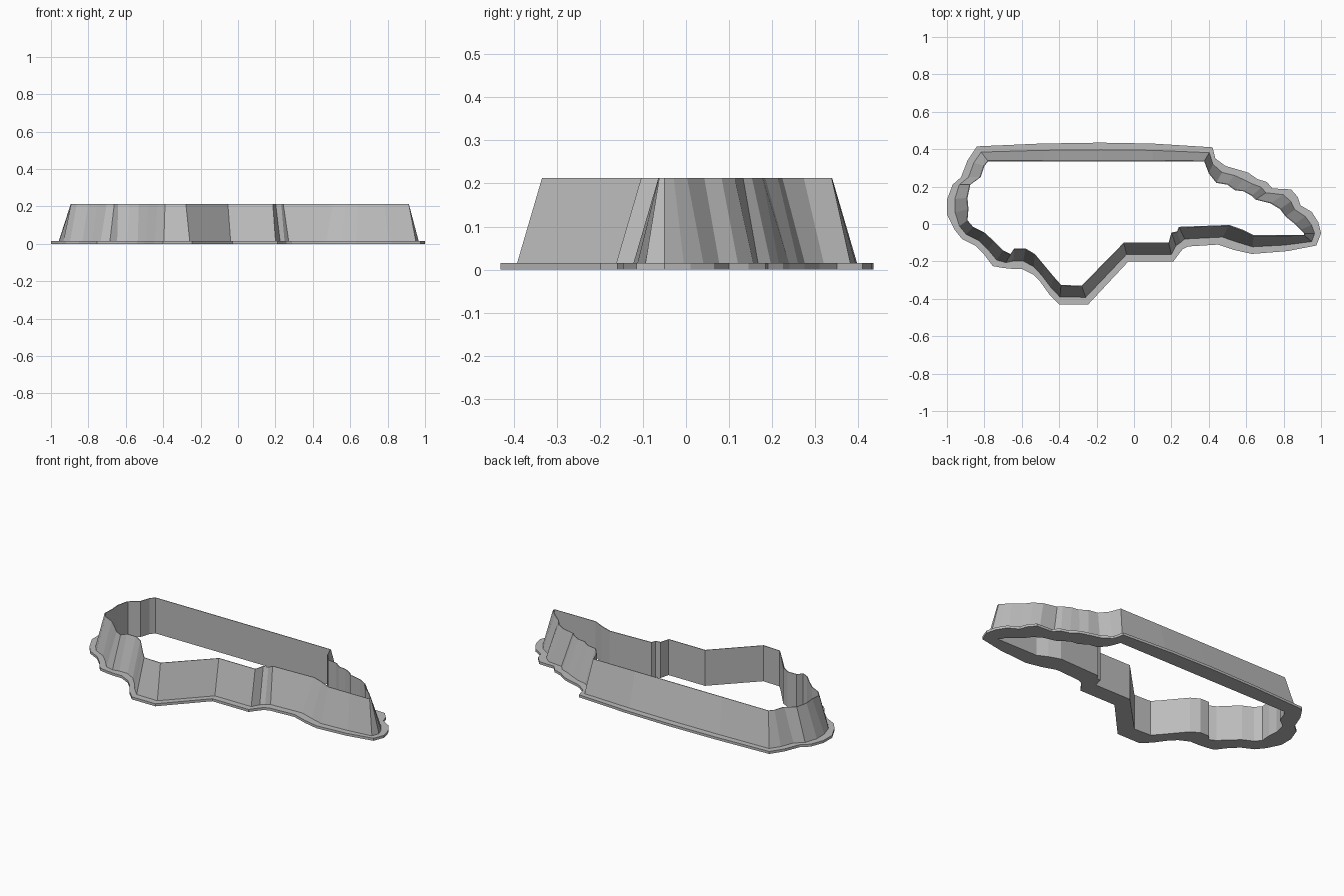
import bpy
import bmesh
from mathutils import Vector

cube = bpy.data.objects.get("Cube")
if cube:
    bpy.data.objects.remove(cube, do_unlink=True)

FLANGE_TOP = 0.015
WALL_TOP = 0.213

# Cutting edge outline, clockwise from the back right corner, in hundredths
EDGE = [
    (-78, 33.5), (-48, 33.5), (-17, 33.5), (10, 33.5), (37.5, 33.5), (40, 27),
    (44, 22), (50, 21), (54, 18), (58.5, 17.5), (63, 15), (65, 13), (73, 11),
    (78, 8), (81, 4), (86, 0), (89, -3), (91, -5), (91, -6), (78, -6), (64, -6),
    (58, -3), (51, -0.5), (24, -1.5), (23, -4), (20, -4.5), (18.5, -10),
    (-5.5, -10), (-28, -33), (-39, -32.5), (-43, -28), (-48, -22), (-53, -16),
    (-58, -13), (-64, -13), (-66, -16), (-70, -14), (-75, -9), (-80, -4.5),
    (-86, -1.5), (-89, 2), (-88.5, 8), (-89, 14), (-87.5, 21), (-82, 25), (-80, 31),
]

# Matching outline of the flange
RIM = [
    (-84, 41.5), (-50, 43), (-18, 43.5), (10, 43), (42, 41), (43.5, 35),
    (49, 31), (56, 29), (61, 27.5), (66, 24), (71, 22.5), (74, 19), (84, 18.5),
    (87.5, 14.5), (89, 10), (95, 6.5), (98.5, 1), (100, -5), (97.5, -11.5),
    (82, -14.5), (63, -16), (54, -14), (45, -11), (29, -12), (26, -13.5),
    (24, -16), (21, -20), (-3, -20), (-24.5, -43), (-40, -43), (-45, -38),
    (-50, -31), (-54, -27), (-60, -24), (-65, -24), (-70, -23.5), (-75.5, -22.5),
    (-80, -16.5), (-85, -11.5), (-92, -8), (-96, -3), (-100, 5), (-100, 13),
    (-97, 21), (-92.5, 25), (-89, 34),
]

grey = bpy.data.materials.new("plain grey")
colour = (0.5, 0.5, 0.5, 1)
grey.diffuse_color = colour
grey.use_nodes = True
grey.node_tree.nodes["Principled BSDF"].inputs["Base Color"].default_value = colour


def ring_solid(name, section):
    """Sweep a closed section of (spread, height) pairs around the outline."""
    bm = bmesh.new()
    loops = []
    for spread, z in section:
        loop = []
        for a, b in zip(EDGE, RIM):
            p = Vector(a).lerp(Vector(b), spread) / 100
            loop.append(bm.verts.new((p.x, p.y, z)))
        loops.append(loop)
    count = len(EDGE)
    for k, lower in enumerate(loops):
        upper = loops[(k + 1) % len(loops)]
        for i in range(count):
            j = (i + 1) % count
            bm.faces.new((lower[i], lower[j], upper[j], upper[i]))
    bmesh.ops.recalc_face_normals(bm, faces=bm.faces)
    mesh = bpy.data.meshes.new(name)
    bm.to_mesh(mesh)
    bm.free()
    mesh.materials.append(grey)
    obj = bpy.data.objects.new(name, mesh)
    bpy.context.collection.objects.link(obj)
    return obj


# Flat flange at the bottom
ring_solid("base_flange", [(0, 0), (1, 0), (1, FLANGE_TOP), (0, FLANGE_TOP)])

# Wall, upright inside and sloping outside up to a thin cutting edge
ring_solid("cutting_wall", [(0, FLANGE_TOP), (0.62, FLANGE_TOP),
                            (0.04, WALL_TOP), (0, WALL_TOP)])
